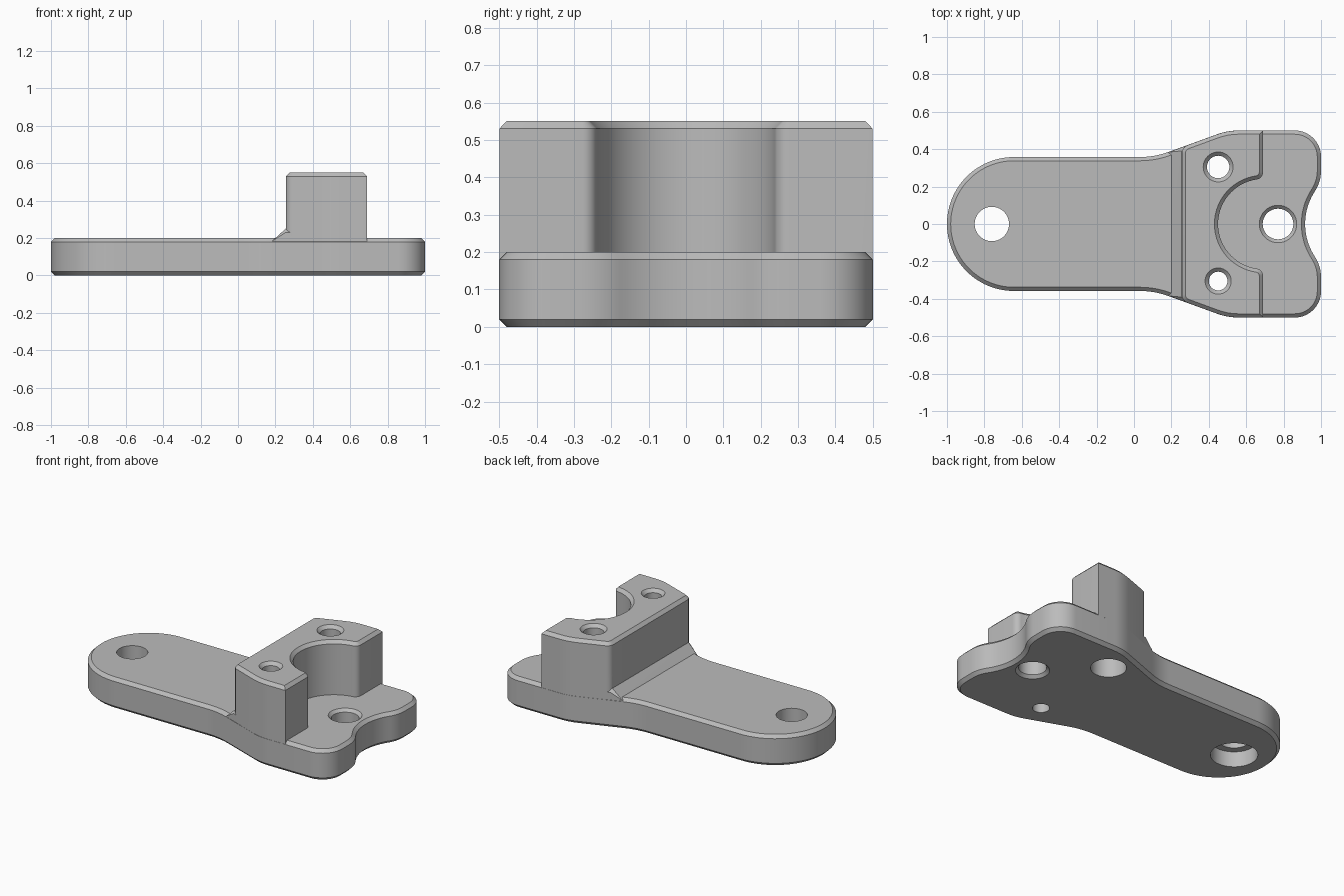
import bpy, bmesh, math
from mathutils import Vector

cube = bpy.data.objects.get("Cube")
if cube:
    bpy.data.objects.remove(cube, do_unlink=True)

grey = bpy.data.materials.new("machined grey")
grey.use_nodes = True
grey.diffuse_color = (0.5, 0.5, 0.5, 1)
grey.node_tree.nodes["Principled BSDF"].inputs["Base Color"].default_value = (0.5, 0.5, 0.5, 1)


def new_object(name, bm):
    bmesh.ops.recalc_face_normals(bm, faces=bm.faces)
    mesh = bpy.data.meshes.new(name)
    bm.to_mesh(mesh)
    bm.free()
    mesh.materials.append(grey)
    obj = bpy.data.objects.new(name, mesh)
    bpy.context.collection.objects.link(obj)
    return obj


def arc(cx, cy, r, a0, a1, n):
    angles = [math.radians(a0 + (a1 - a0) * i / n) for i in range(n + 1)]
    return [(cx + r * math.cos(a), cy + r * math.sin(a)) for a in angles]


def rounded(p0, p1, p2, t, n=8):
    """Curve that rounds corner p1, starting t away from it."""
    p0, p1, p2 = Vector(p0), Vector(p1), Vector(p2)
    a = p1 + (p0 - p1).normalized() * t
    b = p1 + (p2 - p1).normalized() * t
    return [tuple(a * (1 - u) ** 2 + p1 * 2 * u * (1 - u) + b * u * u)
            for u in (i / n for i in range(n + 1))]


def mirrored(half):
    return half + [(x, -y) for x, y in reversed(half[1:-1])]


def inset(points, d):
    """Move a counter-clockwise outline inwards by d."""
    out = []
    for i, p in enumerate(points):
        p = Vector(p)
        t1 = (p - Vector(points[i - 1])).normalized()
        t2 = (Vector(points[(i + 1) % len(points)]) - p).normalized()
        n1, n2 = Vector((-t1.y, t1.x)), Vector((-t2.y, t2.x))
        out.append(p + (n1 + n2) * (d / (1 + n1.dot(n2))))
    return out


def loft(name, outline, levels):
    """Stack the outline at (inset, z) levels and cap both ends."""
    bm = bmesh.new()
    rings = [[bm.verts.new((x, y, z)) for x, y in inset(outline, d)] for d, z in levels]
    n = len(outline)
    for a, b in zip(rings, rings[1:]):
        for i in range(n):
            j = (i + 1) % n
            bm.faces.new((a[i], a[j], b[j], b[i]))
    bm.faces.new(rings[0][::-1])
    bm.faces.new(rings[-1])
    return new_object(name, bm)


def combine(target, tool, operation):
    mod = target.modifiers.new(operation, 'BOOLEAN')
    mod.operation, mod.solver, mod.object = operation, 'EXACT', tool
    bpy.context.view_layer.objects.active = target
    bpy.ops.object.modifier_apply(modifier=mod.name)
    bpy.data.objects.remove(tool, do_unlink=True)


# Shared flank: wide head narrowing to the arm
HEAD, NECK = (0.5, 0.5), (0.11, 0.358)
shoulder = rounded((0.9, 0.5), HEAD, NECK, 0.06)

# Base plate: rounded arm, flared head and a scooped end
S = math.degrees(math.atan2(0.285, 0.435))
plate_half = (arc(1.235, 0, 0.32, 180, 180 - S, 10)
              + arc(0.8, 0.285, 0.2, -S, 0, 8)[1:]
              + arc(0.86, 0.36, 0.14, 0, 90, 10)
              + shoulder
              + rounded(HEAD, NECK, (-0.6, 0.358), 0.08)
              + arc(-0.642, 0, 0.358, 90, 180, 24))
body = loft("bracket_body", mirrored(plate_half),
            [(0.02, 0), (0, 0.02), (0, 0.18), (0.02, 0.2)])

# Upright block with a half-round pocket
F = math.degrees(math.atan2(0.277, -0.04))
block_half = (arc(0.69, 0, 0.24, 180, F, 18)
              + arc(0.65, 0.277, 0.04, F - 180, 0, 8)[1:]
              + [(0.69, 0.5)]
              + shoulder
              + rounded(HEAD, (0.255, 0.4108), (0.255, 0), 0.035)
              + [(0.255, 0)])
block = loft("upright_block", mirrored(block_half),
             [(0.0005, 0.1), (0.0005, 0.53), (0.02, 0.55)])
combine(body, block, 'UNION')

# Sloped web at the foot of the block
bm = bmesh.new()
for s in (-1, 1):
    for x, z, drop in ((0.185, 0.15, 0.001), (0.185, 0.185, 0.001), (0.2, 0.2, 0.02),
                       (0.23, 0.21, 0.001), (0.255, 0.23, 0.001), (0.255, 0.25, 0.02),
                       (0.3, 0.15, 0.001), (0.3, 0.23, 0.001), (0.3, 0.25, 0.02)):
        bm.verts.new((x, s * (0.358 + 0.364 * (x - 0.11) - drop), z))
hull = bmesh.ops.convex_hull(bm, input=bm.verts)
bmesh.ops.delete(bm, geom=[v for v in hull["geom_interior"] if isinstance(v, bmesh.types.BMVert)],
                 context='VERTS')
bmesh.ops.dissolve_limit(bm, angle_limit=0.02, verts=bm.verts, edges=bm.edges)
combine(body, new_object("web", bm), 'UNION')

# Bores: centre and (radius, height) steps
bores = [
    (-0.76, 0, [(0.138, -0.01), (0.138, 0.1), (0.092, 0.1), (0.092, 0.21)]),
    (0.77, 0, [(0.11, -0.01), (0.082, 0.018), (0.082, 0.182), (0.11, 0.21)]),
    (0.45, 0.305, [(0.105, -0.01), (0.105, 0.2), (0.06, 0.2), (0.06, 0.53), (0.09, 0.56)]),
    (0.45, -0.305, [(0.05, -0.01), (0.05, 0.53), (0.08, 0.56)]),
]
for cx, cy, steps in bores:
    circle = arc(cx, cy, 1, 0, 360, 40)[:-1]
    bm = bmesh.new()
    rings = [[bm.verts.new((cx + (x - cx) * r, cy + (y - cy) * r, z)) for x, y in circle]
             for r, z in steps]
    for a, b in zip(rings, rings[1:]):
        for i in range(40):
            bm.faces.new((a[i], a[i - 1], b[i - 1], b[i]))
    bm.faces.new(rings[0])
    bm.faces.new(rings[-1])
    combine(body, new_object("bore_cutter", bm), 'DIFFERENCE')

# Smooth curved walls, crisp chamfers
bpy.ops.object.select_all(action='DESELECT')
body.select_set(True)
bpy.context.view_layer.objects.active = body
bpy.ops.object.shade_smooth_by_angle(angle=math.radians(25))
